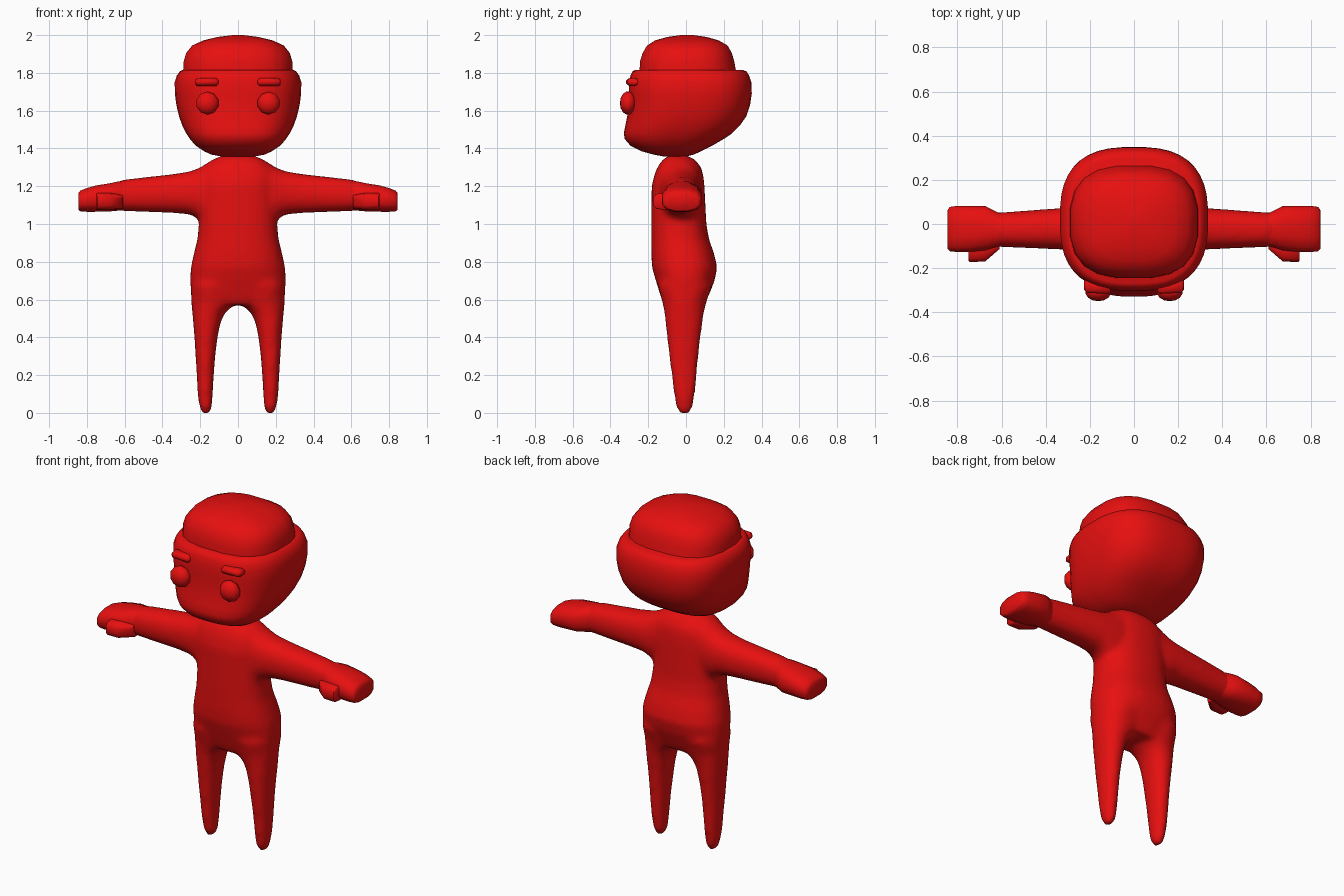
import bpy, bmesh, math

red = bpy.data.materials.new("red")
red.diffuse_color = (0.8, 0.005, 0.005, 1)


def loft(bm, axis, rows, n=32, e=2.4, sign=1):
    """Closed loft of superellipse rings; row = (t, u_min, u_max, v_min, v_max).
    Axis z: u, v = x, y.  Axis x: u, v = y, z.  sign mirrors in x."""
    rings = []
    for t, u0, u1, v0, v1 in rows:
        ring = []
        for i in range(n):
            a = 2 * math.pi * (i + 0.5) / n
            c, s = math.cos(a), math.sin(a)
            u = (u0 + u1) / 2 + (u1 - u0) / 2 * math.copysign(abs(c) ** (2 / e), c)
            v = (v0 + v1) / 2 + (v1 - v0) / 2 * math.copysign(abs(s) ** (2 / e), s)
            x, y, z = (u, v, t) if axis == "z" else (t, u, v)
            ring.append(bm.verts.new((sign * x, y, z)))
        rings.append(ring)
    for a, b in zip(rings, rings[1:]):
        for i in range(n):
            j = (i + 1) % n
            bm.faces.new((a[i], a[j], b[j], b[i]))
    bm.faces.new(rings[0][::-1])
    bm.faces.new(rings[-1])


def finish(name, bm, angle=50):
    bmesh.ops.recalc_face_normals(bm, faces=bm.faces)
    me = bpy.data.meshes.new(name)
    bm.to_mesh(me)
    bm.free()
    me.materials.append(red)
    ob = bpy.data.objects.new(name, me)
    bpy.context.collection.objects.link(ob)
    bpy.ops.object.select_all(action="DESELECT")
    ob.select_set(True)
    bpy.context.view_layer.objects.active = ob
    bpy.ops.object.shade_smooth_by_angle(angle=math.radians(angle))
    return ob


def sym(rows):
    """Rows (z, half width, y front, y back) centred on x = 0."""
    return [(z, -w, w, a, b) for z, w, a, b in rows]


# Body: torso, legs and arms fused into one smooth skin
bm = bmesh.new()
loft(bm, "z", sym([
    (0.57, 0.225, -0.115, 0.095), (0.62, 0.245, -0.135, 0.12), (0.7, 0.254, -0.16, 0.152),
    (0.77, 0.25, -0.18, 0.166), (0.84, 0.235, -0.184, 0.15), (0.92, 0.215, -0.184, 0.122),
    (1.0, 0.208, -0.184, 0.108), (1.2, 0.208, -0.182, 0.098), (1.26, 0.2, -0.168, 0.092),
    (1.3, 0.18, -0.152, 0.08), (1.34, 0.135, -0.125, 0.05), (1.365, 0.08, -0.085, 0.0)]))
for s in (-1, 1):
    loft(bm, "z", [
        (-0.005, 0.15, 0.19, -0.03, 0.015), (0.03, 0.138, 0.204, -0.053, 0.036),
        (0.1, 0.133, 0.214, -0.065, 0.048), (0.2, 0.128, 0.219, -0.077, 0.058),
        (0.3, 0.12, 0.225, -0.09, 0.066), (0.4, 0.108, 0.231, -0.1, 0.077),
        (0.48, 0.092, 0.238, -0.11, 0.088), (0.53, 0.068, 0.242, -0.114, 0.095),
        (0.56, 0.035, 0.246, -0.12, 0.102), (0.59, 0.0, 0.248, -0.127, 0.11),
        (0.68, 0.0, 0.252, -0.15, 0.14)], 24, 2.2, s)
    loft(bm, "x", [
        (0.0, -0.14, 0.08, 1.0, 1.36), (0.13, -0.14, 0.08, 1.0, 1.345),
        (0.2, -0.135, 0.08, 1.02, 1.3), (0.25, -0.125, 0.078, 1.05, 1.28),
        (0.34, -0.115, 0.072, 1.058, 1.265), (0.6, -0.105, 0.053, 1.068, 1.236),
        (0.68, -0.1, 0.05, 1.075, 1.21)], 24, 2.3, s)
body = finish("body", bm)
remesh = body.modifiers.new("fuse", "REMESH")
remesh.mode = "VOXEL"
remesh.voxel_size = 0.016
remesh.use_smooth_shade = True
smooth = body.modifiers.new("soften", "SMOOTH")
smooth.factor = 0.5
smooth.iterations = 8

# Mitten hands with a stubby forward thumb
for s, side in ((-1, "left"), (1, "right")):
    bm = bmesh.new()
    loft(bm, "x", [
        (0.6, -0.1, 0.046, 1.072, 1.228), (0.64, -0.11, 0.066, 1.068, 1.226),
        (0.675, -0.122, 0.085, 1.065, 1.218), (0.75, -0.13, 0.085, 1.063, 1.206),
        (0.8, -0.13, 0.085, 1.063, 1.192), (0.835, -0.126, 0.08, 1.066, 1.178),
        (0.845, -0.115, 0.065, 1.075, 1.165)], 12, 2.6, s)
    finish(side + "_hand", bm)
    bm = bmesh.new()
    loft(bm, "x", [
        (0.61, -0.115, -0.06, 1.08, 1.155), (0.675, -0.172, -0.06, 1.075, 1.165),
        (0.745, -0.174, -0.06, 1.075, 1.165), (0.75, -0.168, -0.06, 1.08, 1.16)], 10, 3, s)
    finish(side + "_thumb", bm)

# Head, tapering to the chin with a flat rim on top
bm = bmesh.new()
loft(bm, "z", sym([
    (1.358, 0.09, -0.12, 0.0), (1.367, 0.14, -0.17, 0.04), (1.385, 0.18, -0.235, 0.08),
    (1.415, 0.225, -0.295, 0.14), (1.45, 0.255, -0.325, 0.2), (1.48, 0.275, -0.33, 0.245),
    (1.52, 0.295, -0.322, 0.285), (1.57, 0.313, -0.312, 0.32), (1.63, 0.327, -0.305, 0.34),
    (1.69, 0.335, -0.304, 0.349), (1.75, 0.336, -0.303, 0.347), (1.785, 0.325, -0.295, 0.335),
    (1.807, 0.31, -0.285, 0.322), (1.816, 0.295, -0.27, 0.3)]), 40, 2.7)
finish("head", bm)

# Domed cap sitting inside the rim
bm = bmesh.new()
loft(bm, "z", sym([
    (1.81, 0.293, -0.248, 0.267), (1.86, 0.29, -0.246, 0.258), (1.905, 0.277, -0.232, 0.245),
    (1.945, 0.245, -0.208, 0.222), (1.972, 0.185, -0.165, 0.175), (1.99, 0.11, -0.1, 0.11),
    (2.0, 0.03, -0.03, 0.04)]), 20, 2.7)
finish("cap", bm)

# Eyes and eyebrows
for s, side in ((-1, "left"), (1, "right")):
    bm = bmesh.new()
    bmesh.ops.create_uvsphere(bm, u_segments=10, v_segments=7, radius=1)
    for v in bm.verts:
        x, y, z = v.co
        v.co = (s * 0.162 + 0.062 * x, -0.307 + 0.043 * z, 1.64 + 0.062 * y)
    finish(side + "_eye", bm, 60)
    bm = bmesh.new()
    loft(bm, "x", [
        (0.104, -0.305, -0.265, 1.741, 1.762), (0.115, -0.318, -0.255, 1.73, 1.774),
        (0.214, -0.313, -0.25, 1.73, 1.774), (0.226, -0.3, -0.255, 1.741, 1.762)], 10, 2.3, s)
    finish(side + "_eyebrow", bm, 60)
